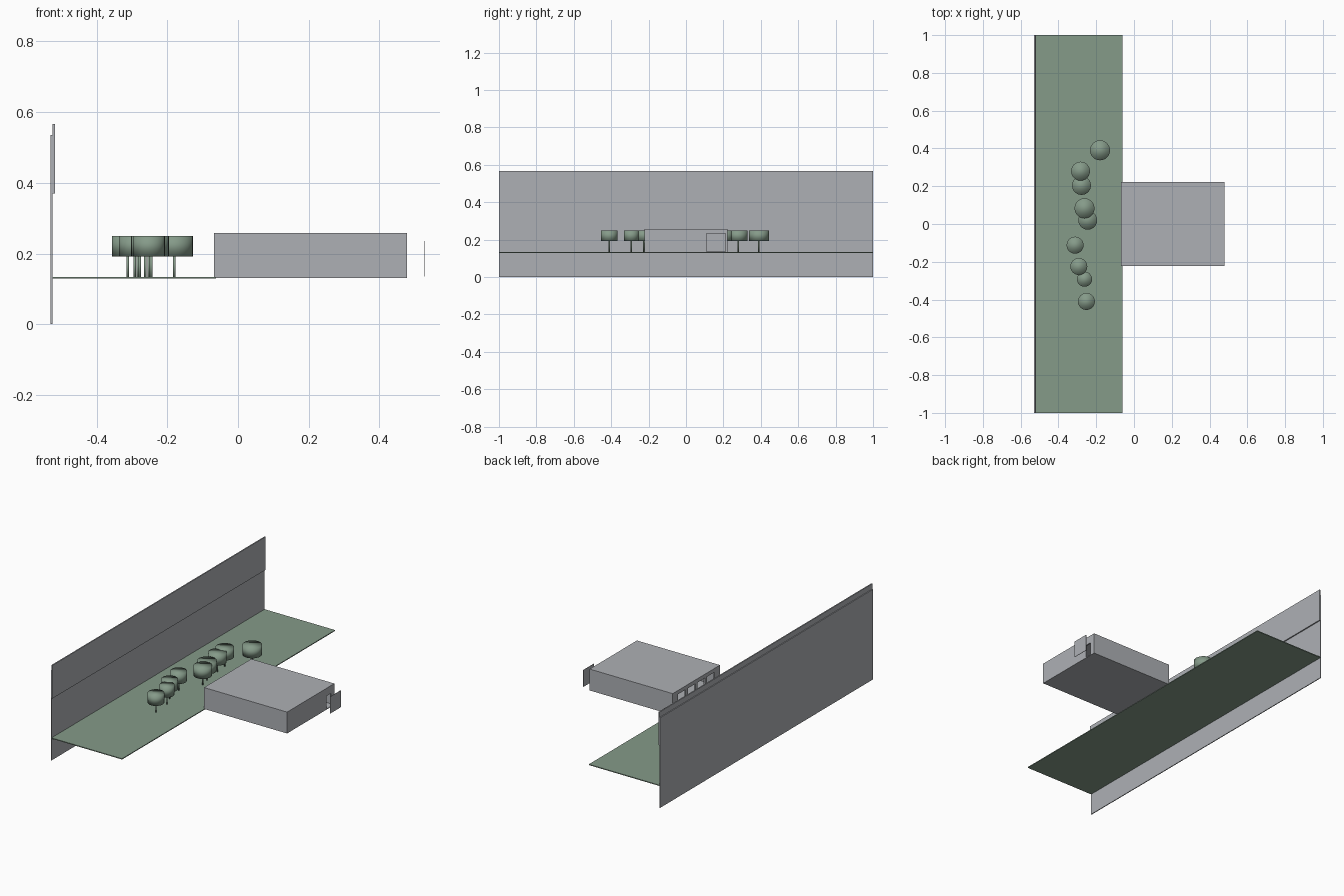
import bpy, bmesh, math

if "Cube" in bpy.data.objects:
    bpy.data.objects.remove(bpy.data.objects["Cube"])


def material(name, rgb):
    m = bpy.data.materials.new(name)
    m.diffuse_color = (*rgb, 1)
    m.use_nodes = True
    m.node_tree.nodes["Principled BSDF"].inputs["Base Color"].default_value = m.diffuse_color
    return m


GREY = material("concrete grey", (0.42, 0.435, 0.46))
GREEN = material("leaf green", (0.235, 0.325, 0.25))


def add_boxes(bm, boxes):
    """Each box is (x0, x1, y0, y1, z0, z1)."""
    for x0, x1, y0, y1, z0, z1 in boxes:
        vs = bmesh.ops.create_cube(bm, size=1)["verts"]
        for v in vs:
            v.co = ((x0 + x1) / 2 + v.co.x * (x1 - x0),
                    (y0 + y1) / 2 + v.co.y * (y1 - y0),
                    (z0 + z1) / 2 + v.co.z * (z1 - z0))


def finish(name, bm, mat, smooth=False):
    me = bpy.data.meshes.new(name)
    for f in bm.faces:
        f.smooth = smooth
    bm.to_mesh(me)
    bm.free()
    me.materials.append(mat)
    ob = bpy.data.objects.new(name, me)
    bpy.context.collection.objects.link(ob)
    return ob


def box(name, dims, mat):
    bm = bmesh.new()
    add_boxes(bm, [dims])
    return finish(name, bm, mat)


def wall_with_openings(name, x0, x1, y0, y1, z0, z1, openings, sill, head, mat):
    """Wall across y with rectangular openings given as (start, end) pairs."""
    bm = bmesh.new()
    edges = [y0] + [v for pair in openings for v in pair] + [y1]
    boxes = [(x0, x1, edges[i], edges[i + 1], z0, z1) for i in range(0, len(edges), 2)]
    for a, b in openings:
        boxes.append((x0, x1, a, b, head, z1))
        if sill > z0:
            boxes.append((x0, x1, a, b, z0, sill))
    add_boxes(bm, boxes)
    return finish(name, bm, mat)


# Long back wall with a raised upper panel
box("long_wall", (-0.53, -0.525, -1, 1, 0, 0.535), GREY)
box("upper_panel", (-0.525, -0.518, -1, 1, 0.37, 0.567), GREY)

# Lawn strip
box("lawn", (-0.525, -0.062, -1, 1, 0.129, 0.134), GREEN)

# Building: hollow shell
X0, X1, Y, Z0, Z1, T = -0.068, 0.478, 0.222, 0.134, 0.258, 0.008
box("building_floor", (X0, X1, -Y, Y, Z0 - 0.003, Z0 + 0.002), GREY)
box("building_roof", (X0, X1, -Y, Y, Z1 - T, Z1), GREY)
for side, s in (("front", -1), ("back", 1)):
    ya, yb = sorted((s * Y, s * (Y - T)))
    box(side + "_wall", (X0, X1, ya, yb, Z0, Z1 - T), GREY)
windows = [(c - 0.035, c + 0.035) for c in (-0.135, -0.045, 0.045, 0.135)]
wall_with_openings("window_wall", X0, X0 + T, -Y + T, Y - T, Z0, Z1 - T,
                   windows, 0.17, 0.235, GREY)
wall_with_openings("door_wall", X1 - T, X1, -Y + T, Y - T, Z0, Z1 - T,
                   [(0.15, 0.19)], Z0, 0.212, GREY)

# Free-standing screen in front of the door
box("door_screen", (0.526, 0.528, 0.11, 0.212, 0.135, 0.235), GREY)

# Trees: softly shaded drum crowns on thin trunks (x, y, crown radius)
trees = [(-0.18, 0.39, 0.053), (-0.283, 0.28, 0.05), (-0.278, 0.204, 0.05),
         (-0.262, 0.083, 0.053), (-0.245, 0.02, 0.05), (-0.312, -0.112, 0.045),
         (-0.292, -0.225, 0.045), (-0.262, -0.292, 0.04), (-0.252, -0.41, 0.045)]
for i, (x, y, r) in enumerate(trees, 1):
    for part, rad, z0, z1, seg in (("crown", r, 0.192, 0.25, 24),
                                   ("trunk", 0.004, 0.132, 0.194, 10)):
        bm = bmesh.new()
        bmesh.ops.create_cone(bm, cap_ends=True, segments=seg,
                              radius1=rad, radius2=rad, depth=z1 - z0)
        bmesh.ops.translate(bm, verts=bm.verts, vec=(x, y, (z0 + z1) / 2))
        finish(f"tree_{part}_{i}", bm, GREEN, smooth=True)
